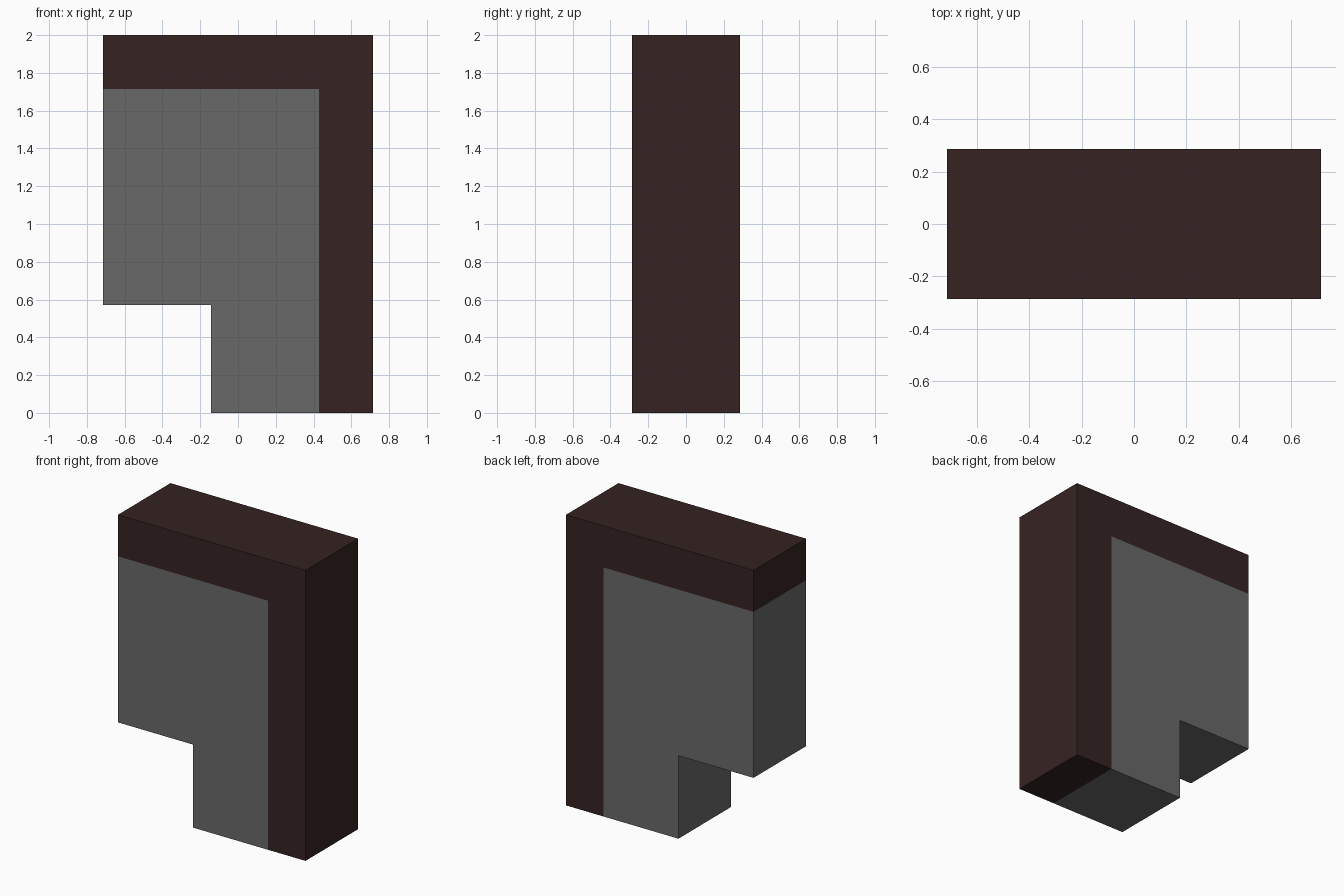
import bpy

cube = bpy.data.objects.get("Cube")
if cube:
    bpy.data.objects.remove(cube, do_unlink=True)


def material(name, color):
    m = bpy.data.materials.new(name)
    m.use_nodes = True
    m.diffuse_color = color
    bsdf = next(n for n in m.node_tree.nodes if n.type == 'BSDF_PRINCIPLED')
    bsdf.inputs["Base Color"].default_value = color
    return m


U = 2 / 7  # grid step: the block is 5 wide, 2 deep and 7 tall

# Profile corners in grid steps (x, z)
corners = [
    (-2.5, 2), (-0.5, 2), (-0.5, 0), (1.5, 0),   # stepped lower edge
    (1.5, 6), (-2.5, 6),                         # line between the colours
    (2.5, 0), (2.5, 7), (-2.5, 7),               # outer edge
]
panel = (0, 1, 2, 3, 4, 5)      # grey stepped area
border = (3, 6, 7, 8, 5, 4)     # dark L along the top and the left side

mesh = bpy.data.meshes.new("stepped_block")
mesh.from_pydata([(x * U, 0, z * U) for x, z in corners], [], [panel, border])
mesh.materials.append(material("grey", (0.141, 0.141, 0.141, 1)))
mesh.materials.append(material("dark brown", (0.037, 0.0165, 0.0165, 1)))
mesh.polygons[1].material_index = 1

block = bpy.data.objects.new("stepped_block", mesh)
bpy.context.collection.objects.link(block)

# Depth, centred on y = 0; the sides take the colour of the face they border
depth = block.modifiers.new("depth", 'SOLIDIFY')
depth.thickness = 2 * U
depth.offset = 0
